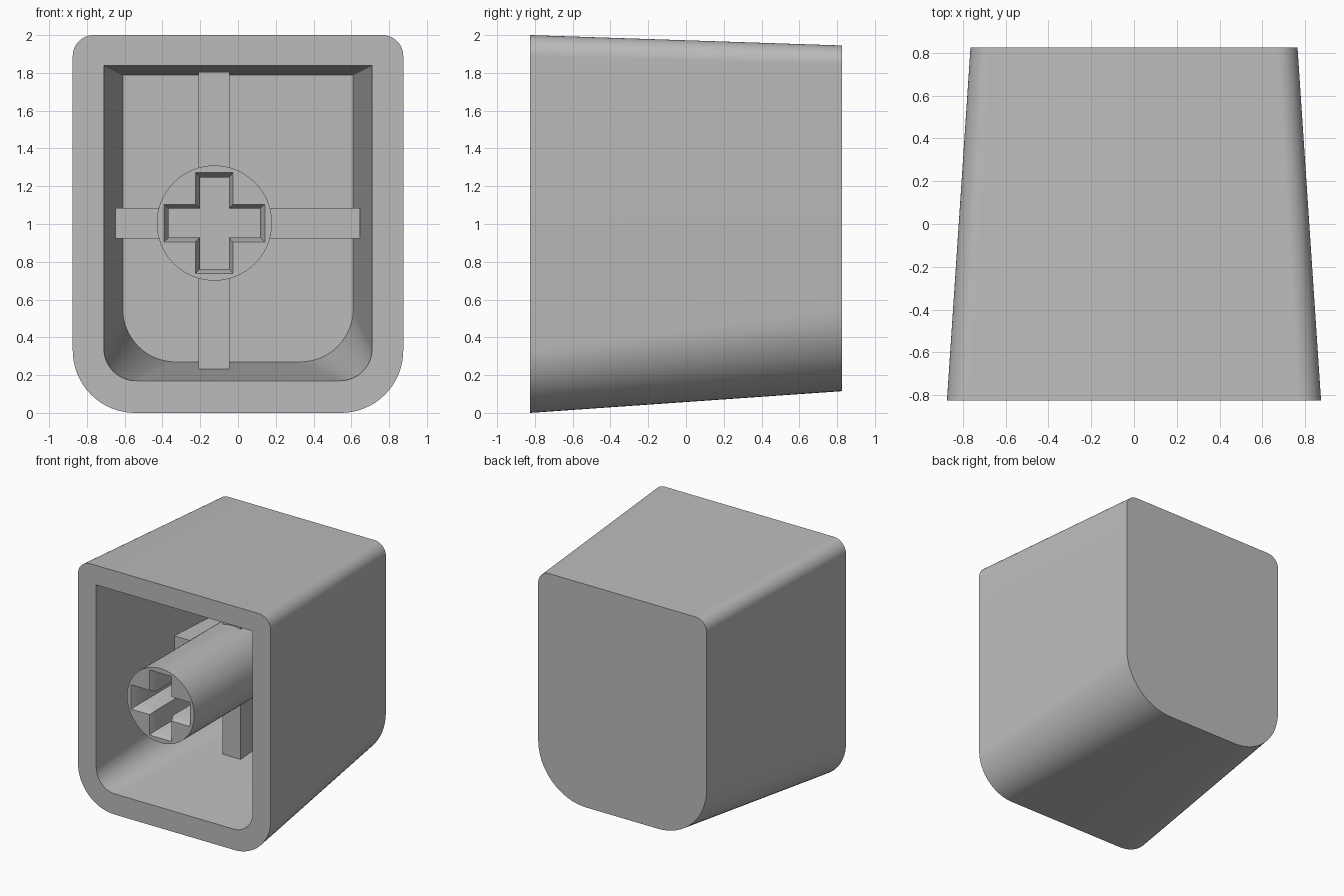
import bpy
import bmesh
from math import sin, cos, pi

if "Cube" in bpy.data.objects:
    bpy.data.objects.remove(bpy.data.objects["Cube"], do_unlink=True)

grey = bpy.data.materials.new("light_grey_plastic")
grey.use_nodes = True
colour = (0.5, 0.5, 0.5, 1)
grey.diffuse_color = colour
grey.node_tree.nodes["Principled BSDF"].inputs["Base Color"].default_value = colour

FRONT, BACK = -0.825, 0.825
RECESS = 0.68               # depth of the hollow's floor
STEM_X, STEM_Z = -0.125, 1.005


def loft(name, sections):
    """Skin a chain of (y, [(x, z), ...]) sections and cap both ends."""
    bm = bmesh.new()
    rings = [[bm.verts.new((x, y, z)) for x, z in pts] for y, pts in sections]
    for a, b in zip(rings, rings[1:]):
        for i in range(len(a)):
            j = (i + 1) % len(a)
            bm.faces.new((a[i], a[j], b[j], b[i]))
    bm.faces.new(rings[0])
    bm.faces.new(rings[-1])
    bmesh.ops.remove_doubles(bm, verts=bm.verts, dist=1e-5)
    bmesh.ops.recalc_face_normals(bm, faces=bm.faces)
    mesh = bpy.data.meshes.new(name)
    bm.to_mesh(mesh)
    bm.free()
    mesh.materials.append(grey)
    obj = bpy.data.objects.new(name, mesh)
    bpy.context.collection.objects.link(obj)
    return obj


def activate(obj):
    bpy.ops.object.select_all(action="DESELECT")
    obj.select_set(True)
    bpy.context.view_layer.objects.active = obj


def smooth(obj):
    activate(obj)
    bpy.ops.object.shade_smooth_by_angle(angle=pi / 6)


def rounded(half, low, high, r_low, r_high, steps=16):
    """Rounded rectangle with separate bottom and top corner radii."""
    corners = [(1, low + r_low, r_low, -pi / 2), (1, high - r_high, r_high, 0),
               (-1, high - r_high, r_high, pi / 2), (-1, low + r_low, r_low, pi)]
    pts = []
    for side, cz, r, start in corners:
        for k in range(steps + 1):
            a = start + k * pi / 2 / steps
            pts.append((side * (half - r) + r * cos(a), cz + r * sin(a)))
    return pts


def circle(r, count=64):
    return [(STEM_X + r * cos(2 * pi * i / count), STEM_Z + r * sin(2 * pi * i / count))
            for i in range(count)]


def cross(arm, thick):
    """Plus-shaped outline around the stem axis."""
    quarter = [(arm, -thick), (arm, thick), (thick, thick)]
    pts = []
    for _ in range(4):
        pts += [(STEM_X + x, STEM_Z + z) for x, z in quarter]
        quarter = [(-z, x) for x, z in quarter]
    return pts


def bar(name, x0, x1, z0, z1):
    outline = [(x0, z0), (x1, z0), (x1, z1), (x0, z1)]
    return loft(name, [(0.1, outline), (RECESS + 0.04, outline)])


# Tapered hollow shell: outside, front rim and inside in one skin
shell = loft("shell", [
    (BACK, rounded(0.765, 0.115, 1.945, 0.44, 0.10)),
    (FRONT, rounded(0.875, 0, 2, 0.33, 0.11)),
    (FRONT, rounded(0.71, 0.17, 1.84, 0.17, 0)),
    (RECESS, rounded(0.61, 0.27, 1.79, 0.28, 0)),
])
smooth(shell)

# Round stem with a chamfered cross socket
stem = loft("stem", [(FRONT, circle(0.305)), (RECESS + 0.04, circle(0.305))])
socket = loft("socket_cutter", [
    (FRONT - 0.05, cross(0.292, 0.122)),
    (FRONT + 0.05, cross(0.242, 0.077)),
    (FRONT + 0.6, cross(0.242, 0.077)),
])
socket.hide_render = True
cut = stem.modifiers.new("socket", "BOOLEAN")
cut.operation = "DIFFERENCE"
cut.solver = "EXACT"
cut.object = socket
activate(stem)
bpy.ops.object.modifier_apply(modifier=cut.name)
bpy.data.objects.remove(socket, do_unlink=True)
smooth(stem)

# Support ribs from the stem to the four walls
bar("left_rib", STEM_X + 0.2, 0.645, 0.922, 1.085)
bar("right_rib", -0.648, STEM_X - 0.2, 0.922, 1.085)
bar("upper_rib", -0.209, -0.046, STEM_Z + 0.2, 1.805)
bar("lower_rib", -0.209, -0.046, 0.23, STEM_Z - 0.2)
